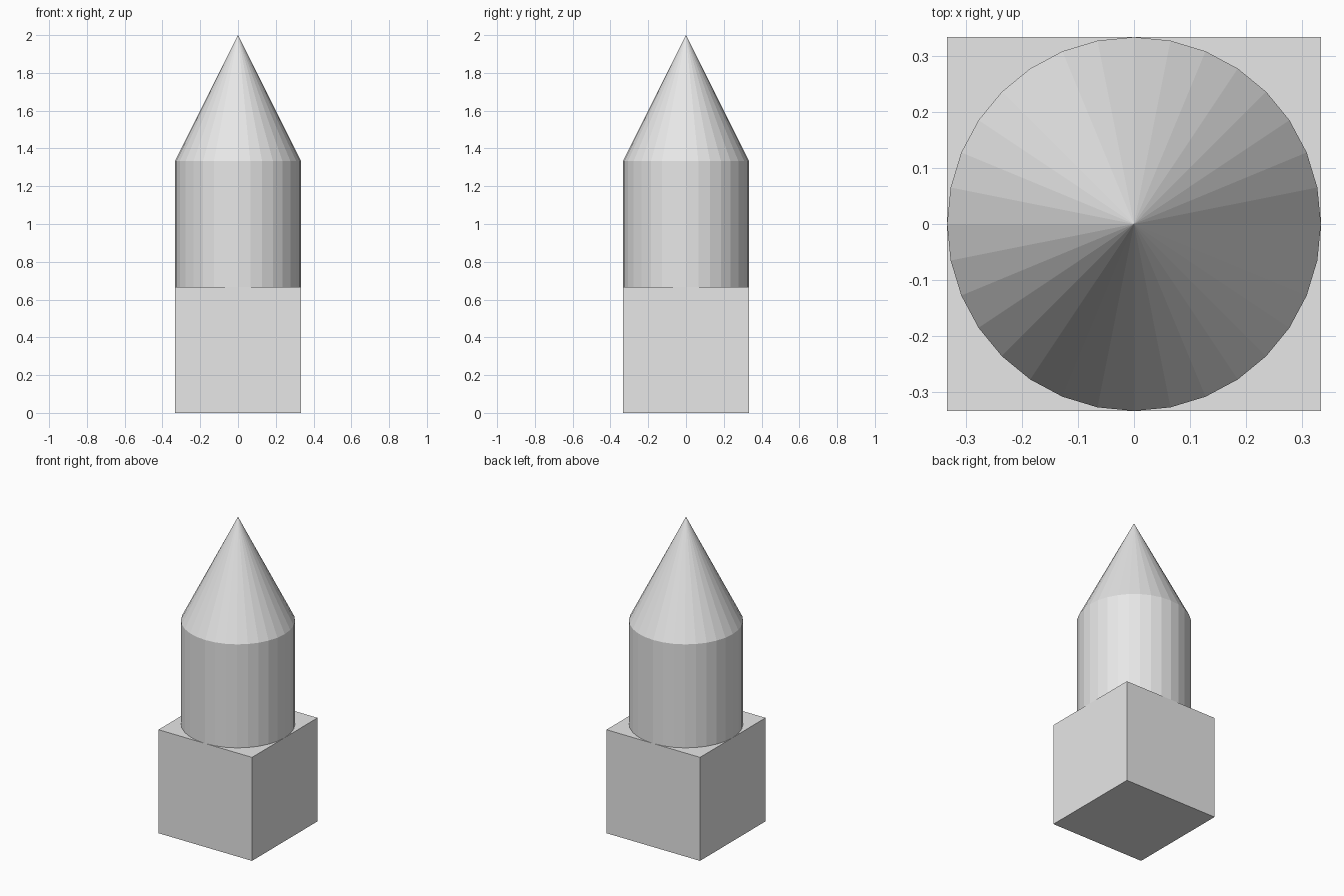
import bpy

default_cube = bpy.data.objects.get("Cube")
if default_cube:
    bpy.data.objects.remove(default_cube, do_unlink=True)

SIZE = 2 / 3        # height and width of each of the three stacked parts
SIDES = 32

grey = bpy.data.materials.new("light grey")
grey.use_nodes = True
colour = (0.8, 0.8, 0.8, 1)
grey.diffuse_color = colour
grey.node_tree.nodes["Principled BSDF"].inputs["Base Color"].default_value = colour


def finish(name):
    part = bpy.context.object
    part.name = part.data.name = name
    part.data.materials.append(grey)


# Square base block
bpy.ops.mesh.primitive_cube_add(size=SIZE, location=(0, 0, SIZE * 0.5))
finish("base_block")

# Round column
bpy.ops.mesh.primitive_cylinder_add(vertices=SIDES, radius=SIZE / 2, depth=SIZE,
                                    location=(0, 0, SIZE * 1.5))
finish("column")

# Pointed roof
bpy.ops.mesh.primitive_cone_add(vertices=SIDES, radius1=SIZE / 2, radius2=0, depth=SIZE,
                                location=(0, 0, SIZE * 2.5))
finish("cone_roof")
